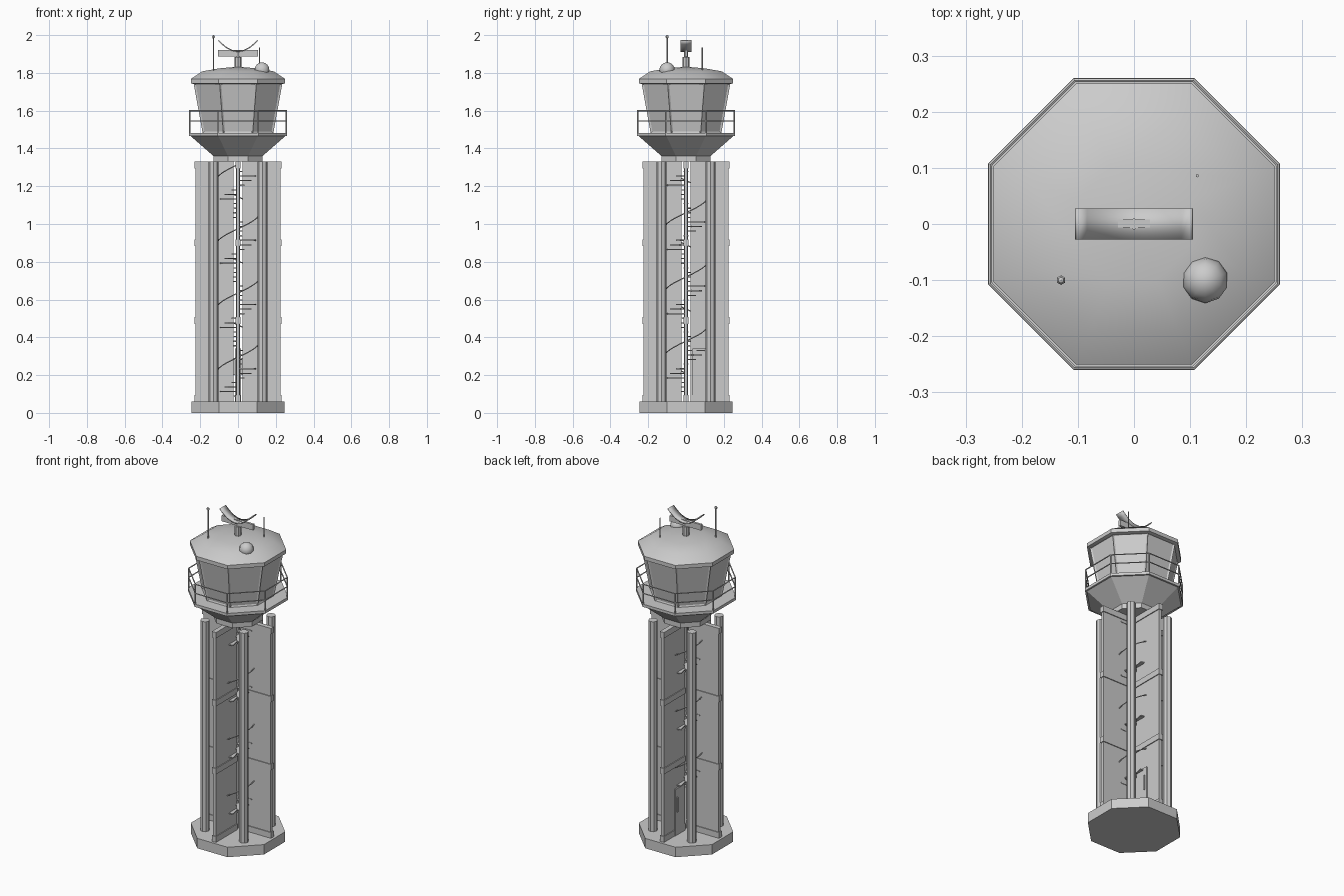
import bpy, bmesh
from math import sin, cos, pi, radians
from mathutils import Matrix, Vector

cube = bpy.data.objects.get("Cube")
if cube:
    bpy.data.objects.remove(cube, do_unlink=True)

grey = bpy.data.materials.new("concrete grey")
grey.use_nodes = True
COLOUR = (0.6, 0.6, 0.6, 1)
grey.diffuse_color = COLOUR
grey.node_tree.nodes["Principled BSDF"].inputs["Base Color"].default_value = COLOUR


def finish(name, bm, smooth=None):
    bmesh.ops.recalc_face_normals(bm, faces=bm.faces)
    mesh = bpy.data.meshes.new(name)
    bm.to_mesh(mesh)
    bm.free()
    mesh.materials.append(grey)
    ob = bpy.data.objects.new(name, mesh)
    bpy.context.collection.objects.link(ob)
    if smooth:
        bpy.ops.object.select_all(action='DESELECT')
        ob.select_set(True)
        bpy.context.view_layer.objects.active = ob
        bpy.ops.object.shade_smooth_by_angle(angle=radians(smooth))
    return ob


def add_box(bm, lo, hi, turn=0.0):
    lo, hi = Vector(lo), Vector(hi)
    m = (Matrix.Rotation(turn, 4, 'Z') @ Matrix.Translation((lo + hi) / 2)
         @ Matrix.Diagonal((*(hi - lo), 1)))
    bmesh.ops.create_cube(bm, size=1, matrix=m)


def add_rod(bm, a, b, r, sides=6):
    a, b = Vector(a), Vector(b)
    m = Matrix.Translation((a + b) / 2) @ (b - a).to_track_quat('Z', 'Y').to_matrix().to_4x4()
    bmesh.ops.create_cone(bm, cap_ends=True, segments=sides, radius1=r, radius2=r,
                          depth=(b - a).length, matrix=m)


def octagon(apothem, z):
    r = apothem / cos(pi / 8)
    return [Vector((r * cos(pi / 8 + i * pi / 4), r * sin(pi / 8 + i * pi / 4), z)) for i in range(8)]


def stack(profile):
    """Closed octagonal solid through (apothem, z) rings."""
    bm = bmesh.new()
    rings = [[bm.verts.new(p) for p in octagon(a, z)] for a, z in profile]
    for low, high in zip(rings, rings[1:]):
        for i in range(8):
            j = (i + 1) % 8
            bm.faces.new((low[i], low[j], high[j], high[i]))
    bm.faces.new(rings[0][::-1])
    bm.faces.new(rings[-1])
    return bm


# Ground slab
finish("base_slab", stack([(0.245, 0), (0.245, 0.06)]))

# Four radial walls with thicker cross ribs
walls, ribs = bmesh.new(), bmesh.new()
for k in range(4):
    turn = k * pi / 2
    add_box(walls, (0.024, -0.009, 0.06), (0.225, 0.009, 1.33), turn)
    for i in range(4):
        z = 0.06 + i * 0.4117
        add_box(ribs, (0.024, -0.014, z), (0.23, 0.014, z + 0.035), turn)
finish("radial_walls", walls)
finish("wall_ribs", ribs)

# Corner columns
columns = bmesh.new()
for x in (-0.13, 0.13):
    for y in (-0.13, 0.13):
        add_rod(columns, (x, y, 0.06), (x, y, 1.33), 0.026, 8)
finish("corner_columns", columns)

# Spiral stair: pole, treads and handrail
pole = bmesh.new()
add_rod(pole, (0, 0, 0.06), (0, 0, 1.34), 0.01, 8)
finish("stair_pole", pole)
PITCH, STEPS = 0.34, 14
treads = bmesh.new()
for i in range(int(1.22 / PITCH * STEPS)):
    angle = pi + 2 * pi * i / STEPS
    z = 0.085 + PITCH * i / STEPS
    add_box(treads, (0.005, -0.012, z), (0.1, 0.012, z + 0.006), angle)
finish("stair_treads", treads)
rail = bmesh.new()
points = []
for i in range(79):
    angle = pi + 2 * pi * i / 24
    points.append(Vector((0.115 * cos(angle), 0.115 * sin(angle), 0.21 + PITCH * i / 24)))
for a, b in zip(points, points[1:]):
    add_rod(rail, a, b, 0.003)
finish("stair_handrail", rail)

# Door with handles at the foot of the rear wall
door = bmesh.new()
add_box(door, (-0.017, 0.035, 0.06), (0.017, 0.125, 0.34))
for s in (-1, 1):
    add_box(door, (s * 0.02 - 0.004, 0.108, 0.2), (s * 0.02 + 0.004, 0.114, 0.29))
finish("door", door)

# Flared underside and gallery floor
finish("gallery_base", stack([(0.13, 1.33), (0.13, 1.36), (0.25, 1.465),
                              (0.26, 1.465), (0.26, 1.482), (0.19, 1.482)]))

# Gallery railing
railing = bmesh.new()
foot = octagon(0.256, 1.48)
for i, p in enumerate(foot):
    q = foot[(i + 1) % 8]
    add_rod(railing, p, p + Vector((0, 0, 0.12)), 0.004)
    for h in (0.065, 0.12):
        up = Vector((0, 0, h))
        add_rod(railing, p + up, q + up, 0.0035)
finish("gallery_railing", railing)

# Control cab with recessed window panes
cab = stack([(0.187, 1.48), (0.235, 1.745)])
cab.faces.ensure_lookup_table()
panes = [f for f in cab.faces if len(f.verts) == 4]
bmesh.ops.recalc_face_normals(cab, faces=cab.faces)
bmesh.ops.inset_individual(cab, faces=panes, thickness=0.013, depth=-0.006)
finish("control_cab", cab)

# Roof with an eave and a shallow crown
finish("roof", stack([(0.232, 1.74), (0.25, 1.745), (0.25, 1.768), (0.19, 1.808),
                      (0.1, 1.824), (0.03, 1.83)]), 35)

# Radar: pedestal, beam and curved dish
pedestal = bmesh.new()
add_rod(pedestal, (0, 0, 1.82), (0, 0, 1.885), 0.019, 8)
add_rod(pedestal, (0, 0, 1.88), (0, 0, 1.92), 0.01, 8)
finish("radar_pedestal", pedestal)
beam = bmesh.new()
add_box(beam, (-0.105, -0.006, 1.887), (0.105, 0.008, 1.922))
finish("radar_beam", beam)
dish = bmesh.new()
rows = []
for i in range(13):
    x = -0.103 + 0.206 * i / 12
    z = 1.914 + 0.058 * (x / 0.103) ** 2
    rows.append([dish.verts.new(c) for c in ((x, -0.028, z), (x, 0.028, z))])
for a, b in zip(rows, rows[1:]):
    dish.faces.new((a[0], b[0], b[1], a[1]))
dish_ob = finish("radar_dish", dish, 40)
solid = dish_ob.modifiers.new("thickness", 'SOLIDIFY')
solid.thickness = 0.006
solid.offset = 0

# Roof aerials and sensor dome
aerials = bmesh.new()
add_rod(aerials, (-0.13, -0.1, 1.8), (-0.13, -0.1, 1.99), 0.004)
bmesh.ops.create_uvsphere(aerials, u_segments=6, v_segments=5, radius=0.009,
                          matrix=Matrix.Translation((-0.13, -0.1, 1.991)))
add_rod(aerials, (0.113, 0.086, 1.8), (0.113, 0.086, 1.935), 0.003)
finish("roof_aerials", aerials)
dome = bmesh.new()
bmesh.ops.create_uvsphere(dome, u_segments=10, v_segments=8, radius=0.041,
                          matrix=Matrix.Translation((0.127, -0.1, 1.815)))
finish("sensor_dome", dome, 60)
